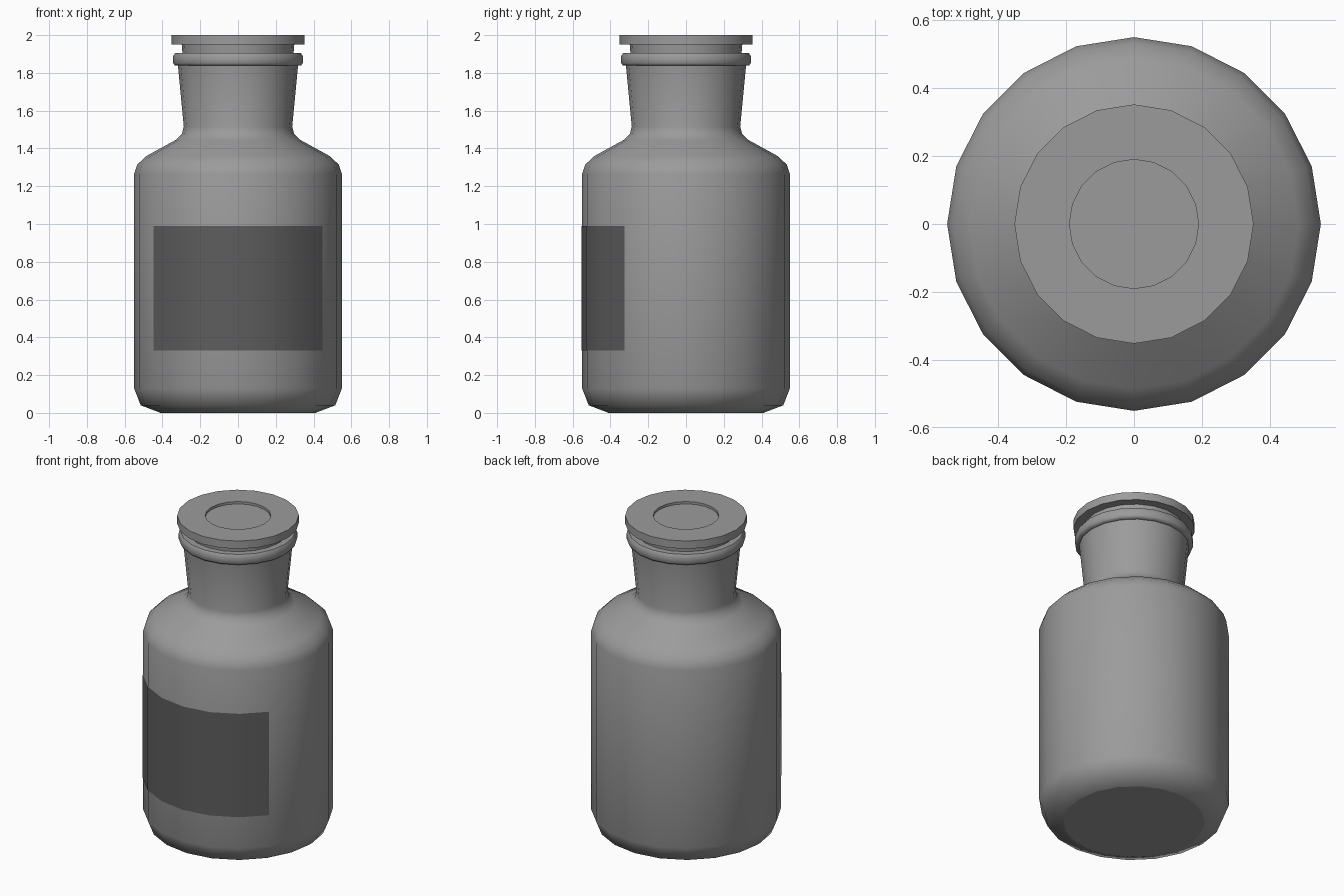
import bpy, bmesh
from math import cos, sin, radians

SIDES = 20

if "Cube" in bpy.data.objects:
    bpy.data.objects.remove(bpy.data.objects["Cube"])


def material(name, value):
    mat = bpy.data.materials.new(name)
    mat.use_nodes = True
    colour = (value, value, value, 1)
    mat.diffuse_color = colour
    mat.node_tree.nodes["Principled BSDF"].inputs["Base Color"].default_value = colour
    return mat


def sweep(name, profile, mat, start=0, steps=SIDES, closed=True, smooth=50, caps=True):
    """Turn a (radius, height) profile about z; optionally only part of the way."""
    bm = bmesh.new()
    count = steps if closed else steps + 1
    rings = []
    for i in range(count):
        a = radians(start + i * 360 / SIDES)
        rings.append([bm.verts.new((r * cos(a), r * sin(a), z)) for r, z in profile])
    for i in range(steps):
        a, b = rings[i], rings[(i + 1) % count]
        for j in range(len(profile) - 1):
            bm.faces.new((a[j], b[j], b[j + 1], a[j + 1]))
    if caps:
        bm.faces.new([ring[0] for ring in reversed(rings)])
        bm.faces.new([ring[-1] for ring in rings])
    mesh = bpy.data.meshes.new(name)
    bm.to_mesh(mesh)
    bm.free()
    mesh.materials.append(mat)
    obj = bpy.data.objects.new(name, mesh)
    bpy.context.collection.objects.link(obj)
    bpy.ops.object.select_all(action="DESELECT")
    bpy.context.view_layer.objects.active = obj
    obj.select_set(True)
    bpy.ops.object.shade_smooth_by_angle(angle=radians(smooth))
    for face in mesh.polygons:
        if len(face.vertices) > 4:
            face.use_smooth = False
    return obj


glass = material("grey glass", 0.33)
paper = material("dark grey label", 0.11)

# Bottle: rounded base, straight wall, sloping shoulder, flared neck, lip, mouth
sweep("bottle", [
    (0.41, 0), (0.515, 0.04), (0.55, 0.13), (0.55, 1.265), (0.533, 1.315),
    (0.485, 1.36), (0.33, 1.445), (0.298, 1.475), (0.287, 1.515),
    (0.318, 1.838), (0.335, 1.84), (0.343, 1.852), (0.343, 1.89),
    (0.333, 1.905), (0.292, 1.905), (0.265, 1.52)], glass)

# Stopper: tapered plug, wide flat lid with a shallow round dip
sweep("stopper", [
    (0.262, 1.53), (0.298, 1.95), (0.352, 1.95), (0.352, 2.0),
    (0.19, 2.0), (0.19, 1.985)], glass, smooth=30)

# Label: thin plate wrapped over the six front faces
label = sweep("label", [(0.5525, 0.33), (0.5525, 0.99)], paper,
              start=216, steps=6, closed=False, caps=False)
